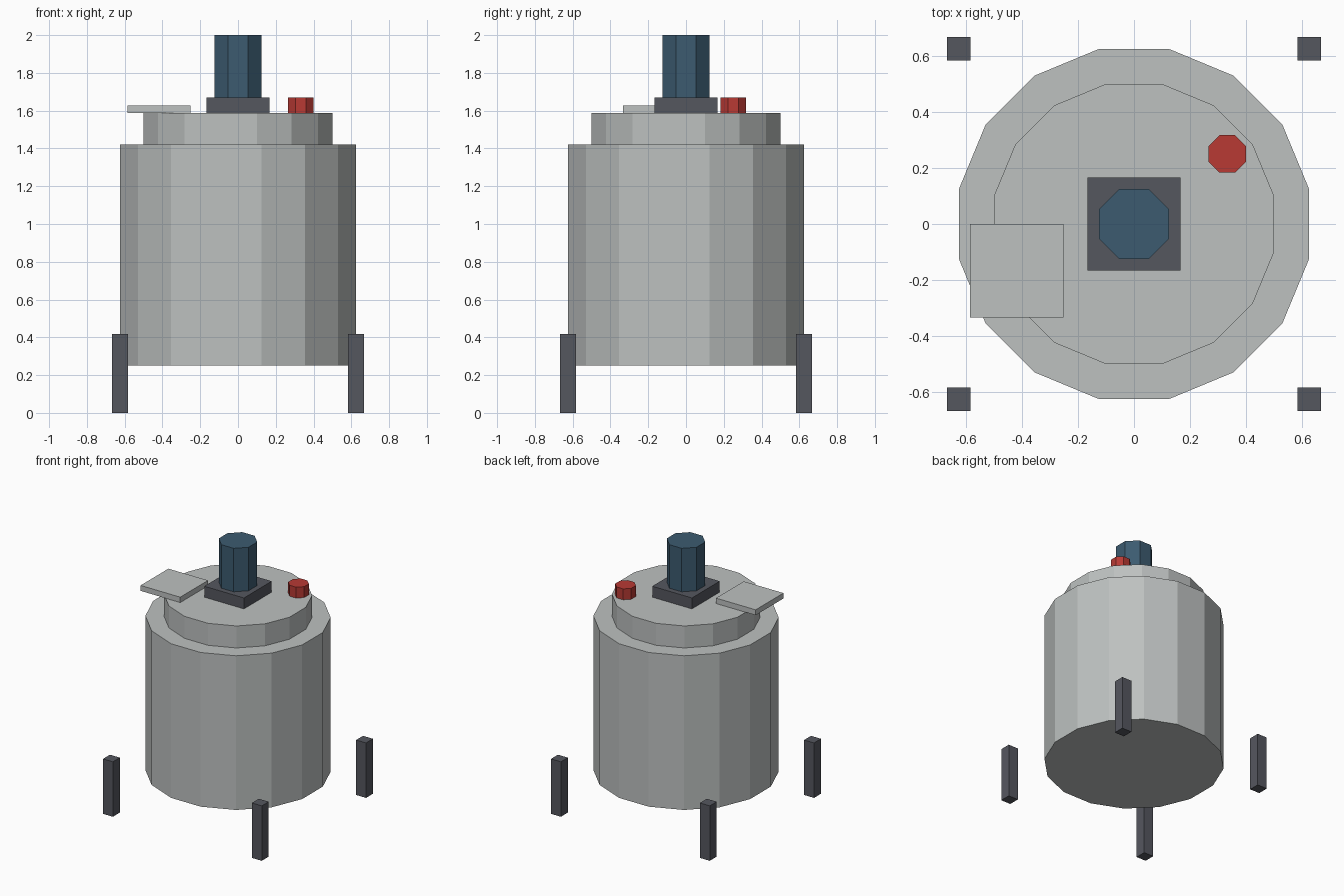
import bpy, math

if "Cube" in bpy.data.objects:
    bpy.data.objects.remove(bpy.data.objects["Cube"])


def material(name, srgb):
    m = bpy.data.materials.new(name)
    lin = [((c / 255 + 0.055) / 1.055) ** 2.4 for c in srgb]
    m.diffuse_color = (*lin, 1)
    m.use_nodes = True
    m.node_tree.nodes["Principled BSDF"].inputs["Base Color"].default_value = m.diffuse_color
    return m


steel = material("brushed_steel", (189, 193, 192))
dark = material("dark_grey", (85, 87, 95))
blue = material("motor_blue", (60, 91, 112))
red = material("valve_red", (184, 58, 52))


def prism(name, sides, apothem, x, y, z0, z1, mat):
    """Upright prism with a flat side facing the front."""
    bpy.ops.mesh.primitive_cylinder_add(
        vertices=sides, radius=apothem / math.cos(math.pi / sides),
        depth=z1 - z0, location=(x, y, (z0 + z1) / 2),
        rotation=(0, 0, math.pi / sides))
    ob = bpy.context.object
    ob.name = name
    ob.data.materials.append(mat)


def box(name, x, y, width, z0, z1, mat):
    """Square-plan box."""
    bpy.ops.mesh.primitive_cube_add(size=1, location=(x, y, (z0 + z1) / 2))
    ob = bpy.context.object
    ob.name = name
    ob.scale = (width, width, z1 - z0)
    bpy.ops.object.transform_apply(location=False, rotation=False, scale=True)
    ob.data.materials.append(mat)


# Vessel and raised lid
prism("tank", 16, 0.625, 0, 0, 0.25, 1.42, steel)
prism("lid", 16, 0.5, 0, 0, 1.42, 1.587, steel)

# Motor on its mounting block
box("motor_mount", 0, 0, 0.333, 1.587, 1.67, dark)
prism("motor", 8, 0.125, 0, 0, 1.67, 2.0, blue)

# Fittings on the lid
box("hatch", -0.418, -0.167, 0.333, 1.587, 1.628, steel)
prism("valve", 8, 0.067, 0.333, 0.25, 1.587, 1.67, red)

# Four corner legs
for sx, side in ((-1, "left"), (1, "right")):
    for sy, end in ((-1, "front"), (1, "back")):
        box(f"{end}_{side}_leg", 0.625 * sx, 0.625 * sy, 0.083, 0, 0.417, dark)
